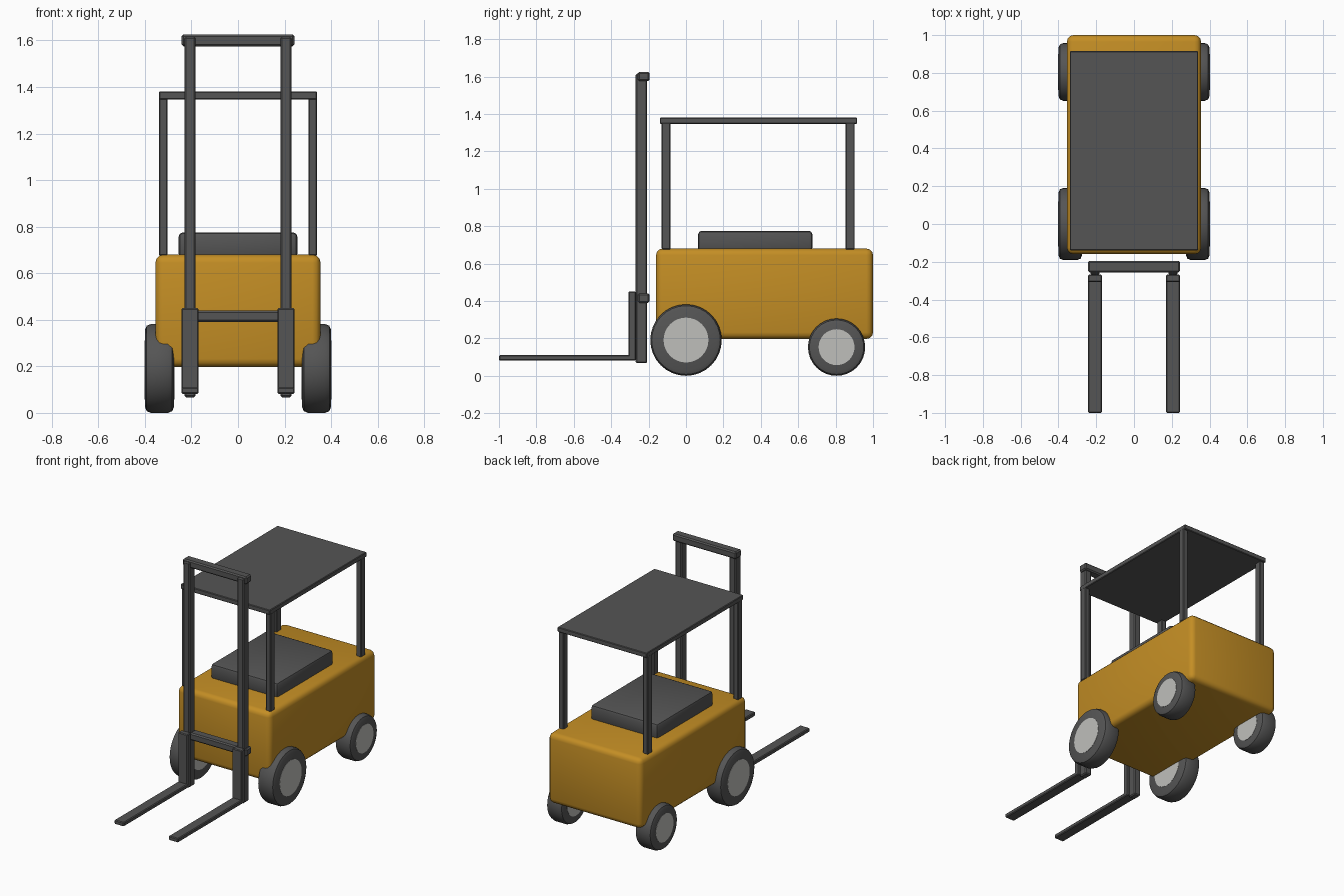
import bpy, bmesh, math
from mathutils import Matrix

if "Cube" in bpy.data.objects:
    bpy.data.objects.remove(bpy.data.objects["Cube"])


def material(name, color):
    m = bpy.data.materials.new(name)
    m.diffuse_color = (*color, 1)
    m.use_nodes = True
    m.node_tree.nodes["Principled BSDF"].inputs["Base Color"].default_value = m.diffuse_color
    return m


ORANGE = material("orange paint", (0.55, 0.27, 0.018))
DARK = material("dark grey", (0.09, 0.09, 0.09))
LIGHT = material("light grey", (0.52, 0.52, 0.50))


def finish(name, bm, mat):
    mesh = bpy.data.meshes.new(name)
    bm.to_mesh(mesh)
    bm.free()
    mesh.materials.append(mat)
    ob = bpy.data.objects.new(name, mesh)
    bpy.context.collection.objects.link(ob)
    bpy.ops.object.select_all(action='DESELECT')
    ob.select_set(True)
    bpy.context.view_layer.objects.active = ob
    bpy.ops.object.shade_smooth_by_angle(angle=math.radians(35))
    return ob


def box(name, x, y, z, mat, bevel=0.005, segments=1):
    """Bevelled box from (min, max) ranges."""
    bm = bmesh.new()
    bmesh.ops.create_cube(bm, size=1)
    for v in bm.verts:
        for i, (lo, hi) in enumerate((x, y, z)):
            v.co[i] = (lo + hi) / 2 + v.co[i] * (hi - lo)
    bmesh.ops.bevel(bm, geom=bm.edges[:], offset=bevel, segments=segments,
                    profile=0.5, affect='EDGES')
    return finish(name, bm, mat)


def disc(name, center, radius, width, mat, bevel=0.0):
    """Cylinder along x, optionally with chamfered rims."""
    bm = bmesh.new()
    place = Matrix.Translation(center) @ Matrix.Rotation(math.pi / 2, 4, 'Y')
    bmesh.ops.create_cone(bm, cap_ends=True, segments=32, radius1=radius,
                          radius2=radius, depth=width, matrix=place)
    if bevel:
        rims = [e for e in bm.edges if abs(e.verts[0].co.x - e.verts[1].co.x) < 1e-4]
        bmesh.ops.bevel(bm, geom=rims, offset=bevel, segments=2,
                        profile=0.5, affect='EDGES')
    return finish(name, bm, mat)


def span(s, a, b):
    return (a, b) if s > 0 else (-b, -a)


# Chassis and seat
box("body", (-0.355, 0.355), (-0.16, 1.0), (0.197, 0.68), ORANGE, 0.035, 3)
box("seat", (-0.255, 0.255), (0.065, 0.675), (0.665, 0.775), DARK, 0.018, 2)

# Overhead guard
box("roof", (-0.34, 0.34), (-0.14, 0.915), (1.347, 1.38), DARK, 0.004)

# Mast cross bars
for name, z in (("top_bar", 1.60), ("lower_bar", 0.415)):
    box(name, (-0.243, 0.243), (-0.257, -0.195), (z - 0.025, z + 0.025), DARK, 0.008)

for s, side in ((-1, "left"), (1, "right")):
    # Guard posts
    box(f"front_post_{side}", span(s, 0.302, 0.34), (-0.13, -0.082), (0.675, 1.355), DARK)
    box(f"rear_post_{side}", span(s, 0.302, 0.34), (0.853, 0.902), (0.675, 1.355), DARK)
    # Mast rail, fork upright and fork tine
    box(f"mast_{side}", span(s, 0.182, 0.23), (-0.27, -0.208), (0.067, 1.615), DARK, 0.007)
    box(f"fork_upright_{side}", span(s, 0.17, 0.243), (-0.308, -0.268), (0.082, 0.45), DARK)
    box(f"fork_tine_{side}", span(s, 0.17, 0.243), (-1.0, -0.27), (0.082, 0.11), DARK)
    # Wheels with hubs showing on both faces
    for end, y, r, hub in (("front", 0.0, 0.191, 0.12), ("rear", 0.805, 0.153, 0.096)):
        c = (s * 0.3375, y, r)
        disc(f"{end}_tire_{side}", c, r, 0.125, DARK, 0.026)
        disc(f"{end}_hub_{side}", c, hub, 0.128, LIGHT)
